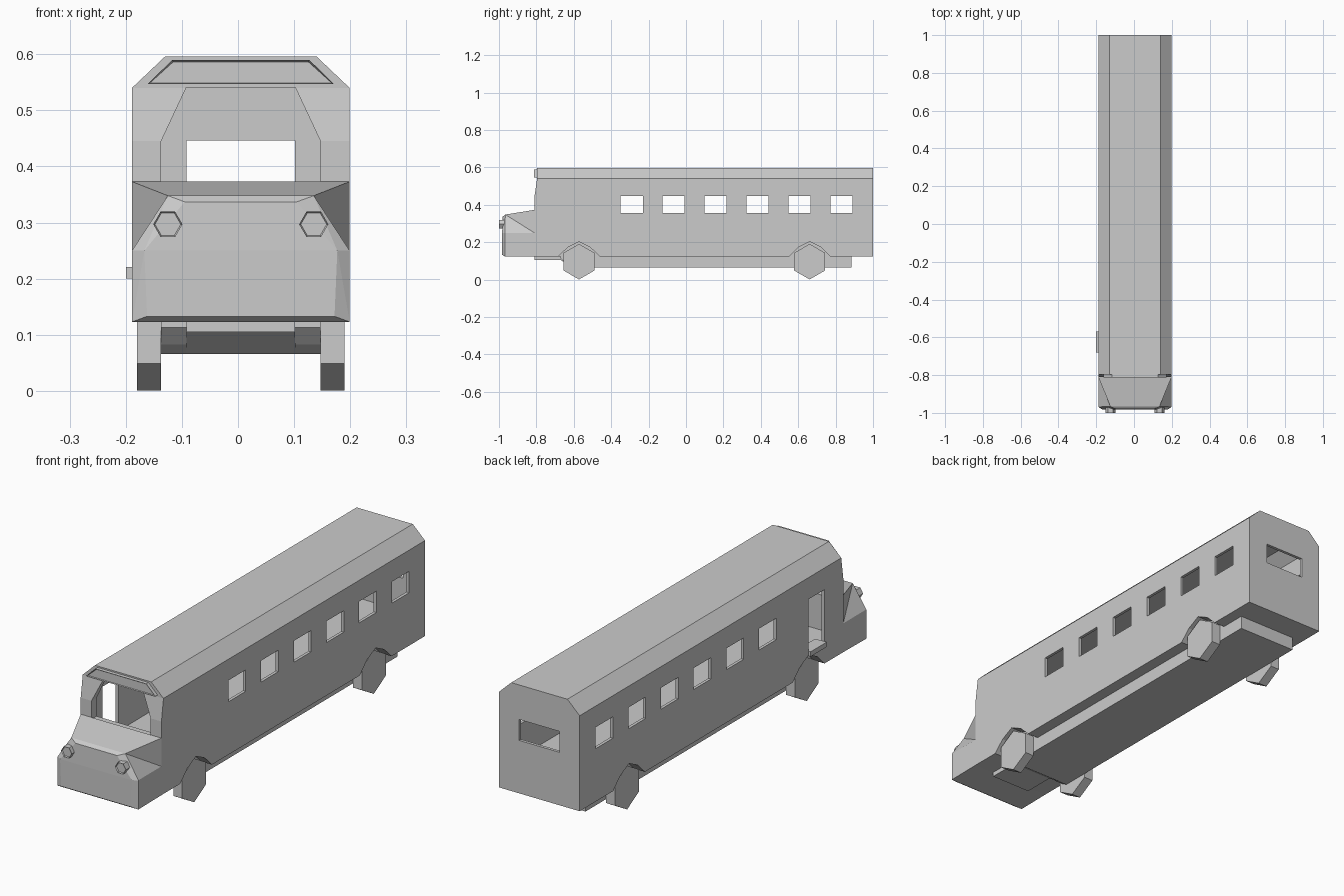
import bpy, bmesh, math
from mathutils import Vector

if "Cube" in bpy.data.objects:
    bpy.data.objects.remove(bpy.data.objects["Cube"])

CX = 0.005      # body centre line
W = 0.194       # half width of the body


def make(name, bm):
    bmesh.ops.recalc_face_normals(bm, faces=bm.faces)
    me = bpy.data.meshes.new(name)
    bm.to_mesh(me)
    bm.free()
    ob = bpy.data.objects.new(name, me)
    bpy.context.collection.objects.link(ob)
    return ob


def prism(name, pts, axis, a, b, inset=0, depth=0):
    """Extrude a 2D profile along x (y,z points) or y (x,z points); x is relative to CX."""
    bm = bmesh.new()

    def place(p, t):
        return (CX + t, p[0], p[1]) if axis == 'x' else (CX + p[0], t, p[1])
    lo = [bm.verts.new(place(p, a)) for p in pts]
    hi = [bm.verts.new(place(p, b)) for p in pts]
    first = bm.faces.new(lo)
    bm.faces.new(hi[::-1])
    n = len(pts)
    for i in range(n):
        bm.faces.new((lo[i], hi[i], hi[(i + 1) % n], lo[(i + 1) % n]))
    bmesh.ops.recalc_face_normals(bm, faces=bm.faces)
    if inset:   # recessed panel on the first cap
        bmesh.ops.inset_region(bm, faces=[first], thickness=inset)
        bmesh.ops.translate(bm, verts=first.verts, vec=-first.normal * depth)
    return make(name, bm)


def box(name, x0, x1, y0, y1, z0, z1):
    return prism(name, [(y0, z0), (y1, z0), (y1, z1), (y0, z1)], 'x', x0, x1)


def hull(name, half):
    """Convex solid from points mirrored across the centre line."""
    bm = bmesh.new()
    for x, y, z in half:
        for s in (-1, 1):
            bm.verts.new((CX + s * x, y, z))
    bmesh.ops.convex_hull(bm, input=bm.verts)
    bmesh.ops.dissolve_limit(bm, angle_limit=0.01, verts=bm.verts, edges=bm.edges)
    return make(name, bm)


def boolean(ob, other, op='DIFFERENCE'):
    m = ob.modifiers.new("bool", 'BOOLEAN')
    m.operation, m.solver, m.object = op, 'EXACT', other
    dg = bpy.context.evaluated_depsgraph_get()
    me = bpy.data.meshes.new_from_object(ob.evaluated_get(dg))
    ob.modifiers.clear()
    ob.data = me
    bpy.data.objects.remove(other)


def mirrored(pts):
    return pts + [(-x, z) for x, z in reversed(pts)]


def hexagon(u, v, r, start):
    return [(u + r * math.cos(start + i * math.pi / 3),
             v + r * math.sin(start + i * math.pi / 3)) for i in range(6)]


# Body shell with chamfered roof, raked front and hollow cabin
body = prism("body", mirrored([(W, 0.125), (W, 0.54), (0.135, 0.596)]), 'y', -0.81, 1.0)
boolean(body, prism("rake", [(-0.85, 0.445), (-0.81, 0.445), (-0.796, 0.54),
                             (-0.796, 0.65), (-0.85, 0.65)], 'x', -0.3, 0.3))
t = 0.013
boolean(body, prism("cabin", mirrored([(W - t, 0.212), (W - t, 0.535), (0.13, 0.583)]),
                    'y', -0.775, 1.0 - t))

# Windscreen, rear window, side windows and door openings
boolean(body, prism("windscreen", mirrored([(0.142, 0.365), (0.142, 0.445), (0.097, 0.541)]),
                    'y', -0.9, -0.7))
boolean(body, box("rear_window", -0.097, 0.097, 0.9, 1.1, 0.355, 0.446))
for i in range(6):
    y = -0.35 + i * 0.2243
    boolean(body, box("side_window", -0.3, 0.3, y, y + 0.119, 0.355, 0.448))
boolean(body, box("door", -0.3, -0.15, -0.68, -0.57, 0.205, 0.446))

# Wheel arches and six-sided wheels
for end, y in (("front", -0.572), ("rear", 0.661)):
    for side, s in (("left", -1), ("right", 1)):
        boolean(body, prism("arch", [(y - 0.117, 0.1), (y - 0.109, 0.125), (y - 0.06, 0.173),
                                     (y, 0.203), (y + 0.06, 0.173), (y + 0.109, 0.125),
                                     (y + 0.117, 0.1)], 'x', s * 0.142, s * 0.25))
        prism(f"{end}_{side}_wheel", hexagon(y, 0.096, 0.095, math.pi / 2),
              'x', s * 0.142, s * 0.185)

# Bonnet: lower nose plus tapering upper part
crest = (0.13, -0.966, 0.348)
hood = hull("bonnet", [(W, -0.81, 0.25), (W, -0.968, 0.25), (W, -0.81, 0.125),
                       (W, -0.968, 0.123), (0.172, -0.983, 0.25), (0.167, -0.983, 0.133),
                       crest, (0.1, -0.98, 0.337)])
boolean(hood, hull("bonnet_top", [(W, -0.81, 0.373), (W, -0.81, 0.25), crest,
                                  (0.13, -0.966, 0.25)]), 'UNION')

# Headlights with recessed lens
for side, s in (("left", -1), ("right", 1)):
    prism(f"{side}_headlight", hexagon(s * 0.13, 0.297, 0.026, 0),
          'y', -1.0, -0.955, inset=0.003, depth=0.006)

# Framed destination panel above the windscreen
prism("front_panel", mirrored([(0.166, 0.547), (0.122, 0.59)]),
      'y', -0.812, -0.79, inset=0.004, depth=0.006)

# Door step
box("door_step", -0.205, -0.15, -0.68, -0.57, 0.2, 0.221)

# Underbody: central beam reaching forward and two side strips
prism("chassis", [(-0.81, 0.125), (-0.81, 0.105), (-0.67, 0.105), (-0.61, 0.066),
                  (0.885, 0.066), (0.885, 0.126)], 'x', -0.097, 0.097)
for side, s in (("left", -1), ("right", 1)):
    prism(f"{side}_chassis_rail", [(-0.67, 0.126), (-0.67, 0.113), (-0.64, 0.083),
                                   (-0.61, 0.066), (0.885, 0.066), (0.885, 0.126)],
          'x', s * 0.097, s * 0.142)
